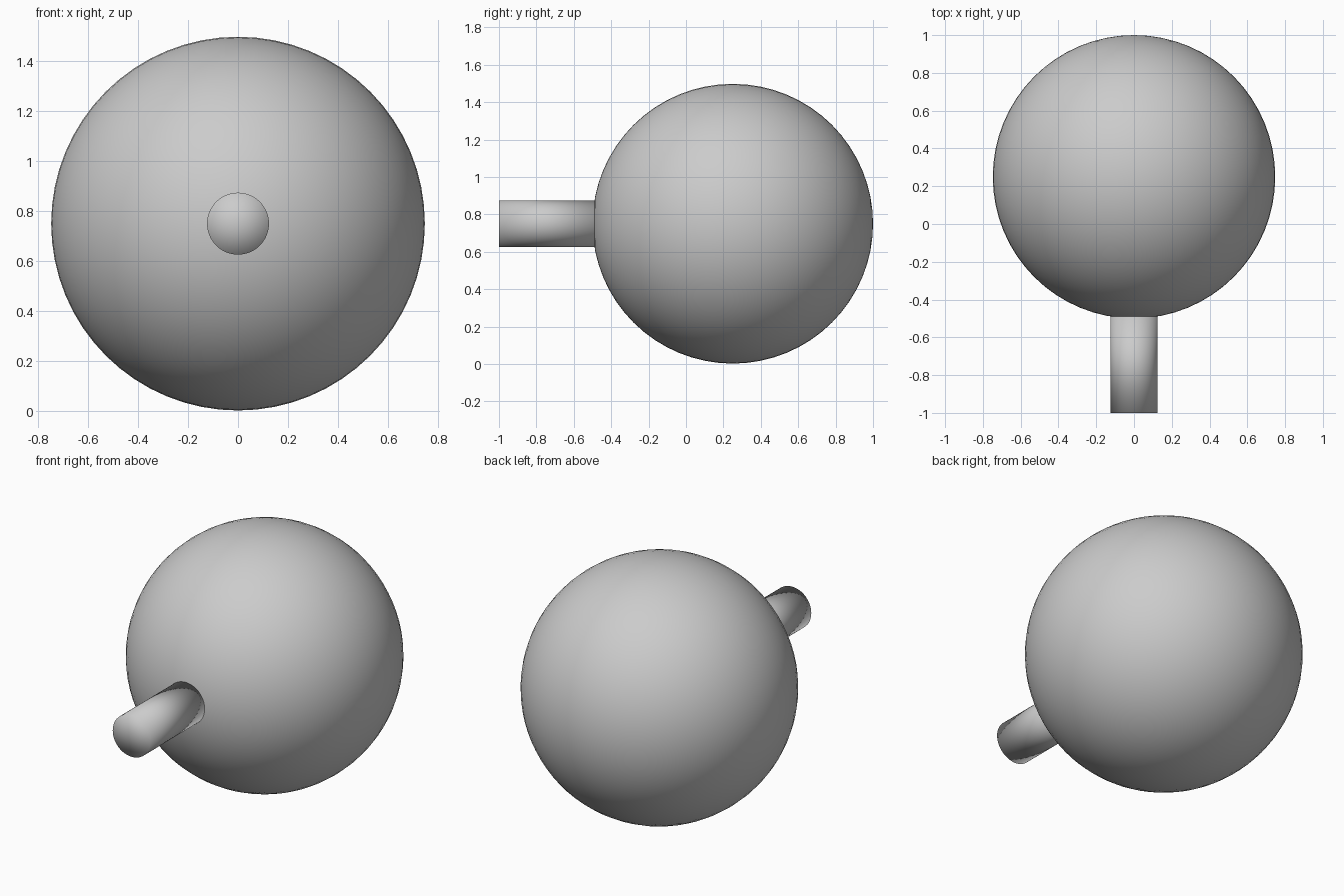
import bpy
import math

if "Cube" in bpy.data.objects:
    bpy.data.objects.remove(bpy.data.objects["Cube"])

# Large round body, poles along the front-back axis
bpy.ops.mesh.primitive_uv_sphere_add(segments=64, ring_count=32, radius=0.75,
                                     location=(0, 0.25, 0.75),
                                     rotation=(math.pi / 2, 0, 0))
body = bpy.context.object
body.name = "round_body"
body.scale = (0.997, 0.997, 1.0)
bpy.ops.object.shade_smooth()

# Short stem at the front, flat end with soft shading, seated on the body
front, back = -1.0, -0.49
bpy.ops.mesh.primitive_cylinder_add(vertices=48, radius=0.124, depth=back - front,
                                    end_fill_type='TRIFAN',
                                    location=(0, (front + back) / 2, 0.75),
                                    rotation=(math.pi / 2, 0, 0))
stem = bpy.context.object
stem.name = "front_stem"
bpy.ops.object.shade_smooth()
